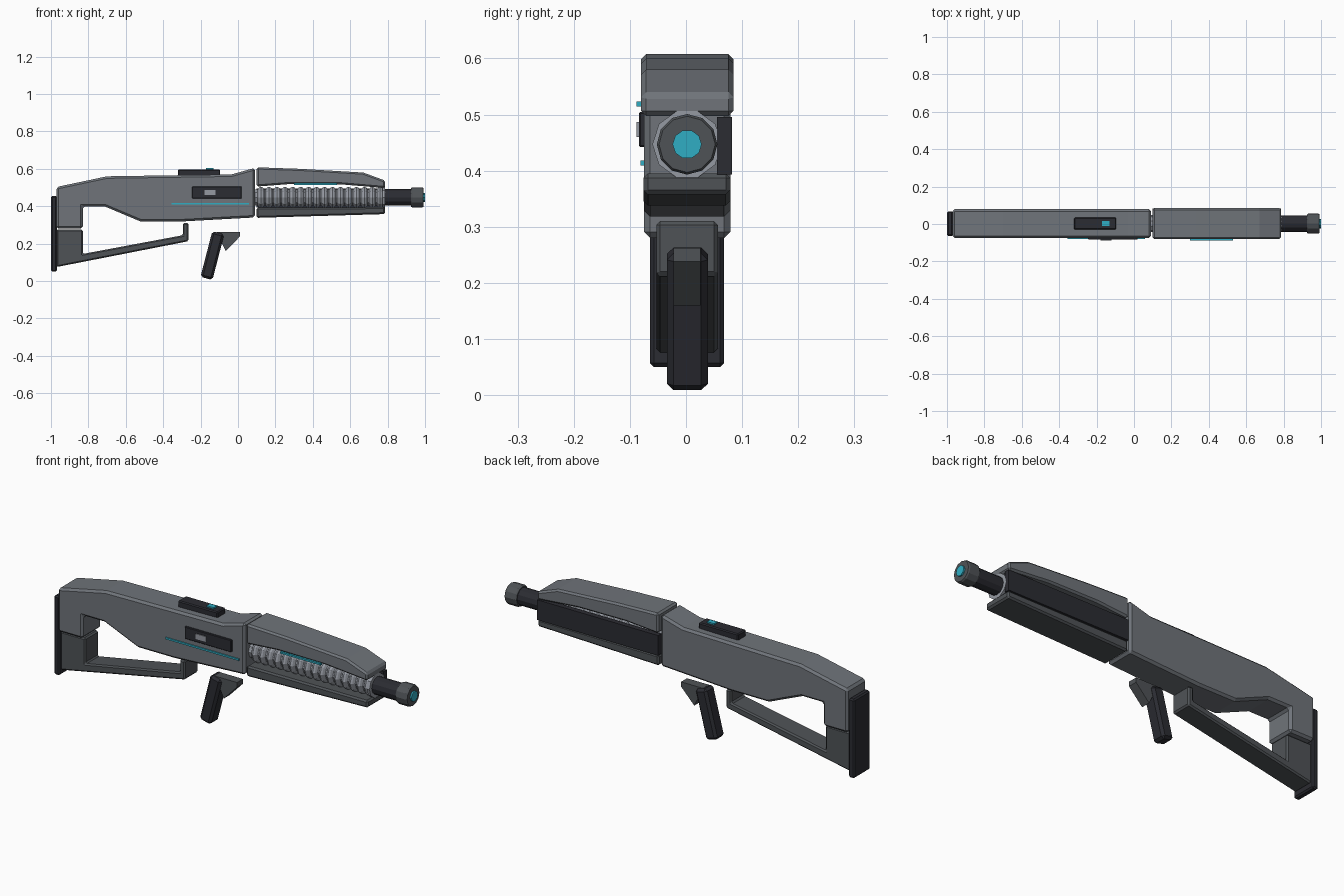
import bpy, bmesh, math
from mathutils import Matrix, Vector

cube = bpy.data.objects.get("Cube")
if cube:
    bpy.data.objects.remove(cube, do_unlink=True)


def material(name, rgb):
    m = bpy.data.materials.new(name)
    m.use_nodes = True
    m.diffuse_color = (*rgb, 1)
    m.node_tree.nodes["Principled BSDF"].inputs["Base Color"].default_value = (*rgb, 1)
    return m


GREY = material("body grey", (0.16, 0.175, 0.195))
DARK = material("dark grey", (0.078, 0.086, 0.094))
BLACK = material("charcoal", (0.024, 0.025, 0.032))
STEEL = material("light steel", (0.30, 0.32, 0.36))
CYAN = material("cyan glow", (0.03, 0.42, 0.55))


def finish(name, bm, mat, bevel=0):
    bmesh.ops.recalc_face_normals(bm, faces=bm.faces)
    me = bpy.data.meshes.new(name)
    bm.to_mesh(me)
    bm.free()
    me.materials.append(mat)
    ob = bpy.data.objects.new(name, me)
    bpy.context.collection.objects.link(ob)
    if bevel:
        mod = ob.modifiers.new("chamfer", "BEVEL")
        mod.width = bevel
        mod.segments = 1
        mod.limit_method = "ANGLE"
        mod.angle_limit = math.radians(40)
    return ob


def slab(name, outline, y0, y1, mat, bevel=0):
    """Side outline in x, z pulled across the width."""
    bm = bmesh.new()
    face = bm.faces.new([bm.verts.new((x, y0, z)) for x, z in outline])
    ext = bmesh.ops.extrude_face_region(bm, geom=[face])["geom"]
    verts = [v for v in ext if isinstance(v, bmesh.types.BMVert)]
    bmesh.ops.translate(bm, verts=verts, vec=(0, y1 - y0, 0))
    return finish(name, bm, mat, bevel)


def box(name, x, y, z, mat, bevel=0):
    return slab(name, [(x[0], z[0]), (x[1], z[0]), (x[1], z[1]), (x[0], z[1])],
                y[0], y[1], mat, bevel)


AXIS_Y, AXIS_Z = 0.002, 0.447


def lathe(name, profile, mat, sides=10):
    """Profile of x, radius turned around the barrel axis, with closed ends."""
    bm = bmesh.new()
    rings = []
    for x, r in profile:
        rings.append([bm.verts.new((x, AXIS_Y + r * math.cos(a), AXIS_Z + r * math.sin(a)))
                      for a in (2 * math.pi * i / sides for i in range(sides))])
    for a, b in zip(rings, rings[1:]):
        for i in range(sides):
            j = (i + 1) % sides
            bm.faces.new((a[i], a[j], b[j], b[i]))
    bm.faces.new(rings[0])
    bm.faces.new(rings[-1])
    return finish(name, bm, mat)


# Receiver
slab("receiver", [(-0.97, 0.28), (-0.97, 0.503), (-0.70, 0.56), (-0.035, 0.57),
                  (0.09, 0.605), (0.09, 0.34), (-0.31, 0.318), (-0.52, 0.318),
                  (-0.71, 0.398), (-0.83, 0.398), (-0.83, 0.28)],
     -0.075, 0.079, GREY, 0.011)

# Skeleton stock and butt pad
slab("stock", [(-0.97, 0.275), (-0.83, 0.275), (-0.83, 0.145), (-0.295, 0.245),
               (-0.295, 0.31), (-0.265, 0.31), (-0.265, 0.213), (-0.97, 0.075)],
     -0.053, 0.057, DARK, 0.007)
box("butt_pad", (-1.0, -0.968), (-0.064, 0.068), (0.05, 0.455), BLACK, 0.007)

# Foregrip: upper shroud, lower rail, closed far side
slab("upper_shroud", [(0.10, 0.505), (0.10, 0.608), (0.33, 0.6), (0.67, 0.58),
                      (0.787, 0.537), (0.787, 0.497), (0.55, 0.517), (0.28, 0.519)],
     -0.08, 0.085, GREY, 0.009)
slab("lower_rail", [(0.10, 0.338), (0.10, 0.392), (0.787, 0.395), (0.787, 0.358)],
     -0.076, 0.079, DARK, 0.008)
box("side_cover", (0.10, 0.787), (0.055, 0.082), (0.393, 0.496), BLACK)

# Ribbed coil around the barrel
coil = [(0.088, 0.046)]
ribs, pitch = 16, 0.0425
for i in range(ribs):
    x = 0.105 + i * pitch
    coil += [(x, 0.044), (x + 0.008, 0.056), (x + 0.018, 0.06),
             (x + 0.028, 0.056), (x + 0.036, 0.044)]
lathe("coil", coil + [(0.788, 0.044)], STEEL)
lathe("coil_collar", [(0.772, 0.062), (0.787, 0.062)], STEEL)

# Barrel, muzzle and glowing core
lathe("barrel", [(0.77, 0.044), (0.94, 0.044)], BLACK, 12)
lathe("muzzle", [(0.925, 0.049), (0.932, 0.054), (0.985, 0.054), (0.992, 0.05)], DARK, 12)
lathe("muzzle_core", [(0.98, 0.026), (1.0, 0.026)], CYAN)

# Pistol grip and guard
grip = box("pistol_grip", (-0.033, 0.033), (-0.034, 0.039), (-0.126, 0.126), BLACK, 0.012)
grip.location = (-0.137, 0, 0.136)
grip.rotation_euler = (0, math.radians(14.5), 0)
slab("trigger_guard", [(-0.115, 0.262), (0.01, 0.262), (0.01, 0.238), (-0.065, 0.16)],
     -0.022, 0.026, DARK)

# Top sight plate
box("top_plate", (-0.32, -0.095), (-0.03, 0.035), (0.56, 0.597), BLACK, 0.005)
box("top_light", (-0.17, -0.13), (-0.011, 0.016), (0.59, 0.604), CYAN)

# Side panel, button and light strips
box("side_panel", (-0.245, 0.02), (-0.084, -0.07), (0.442, 0.505), BLACK, 0.003)
box("side_button", (-0.18, -0.12), (-0.088, -0.08), (0.46, 0.487), STEEL)
box("receiver_light", (-0.355, 0.06), (-0.081, -0.073), (0.409, 0.418), CYAN)
box("shroud_light", (0.30, 0.53), (-0.088, -0.078), (0.514, 0.523), CYAN)
